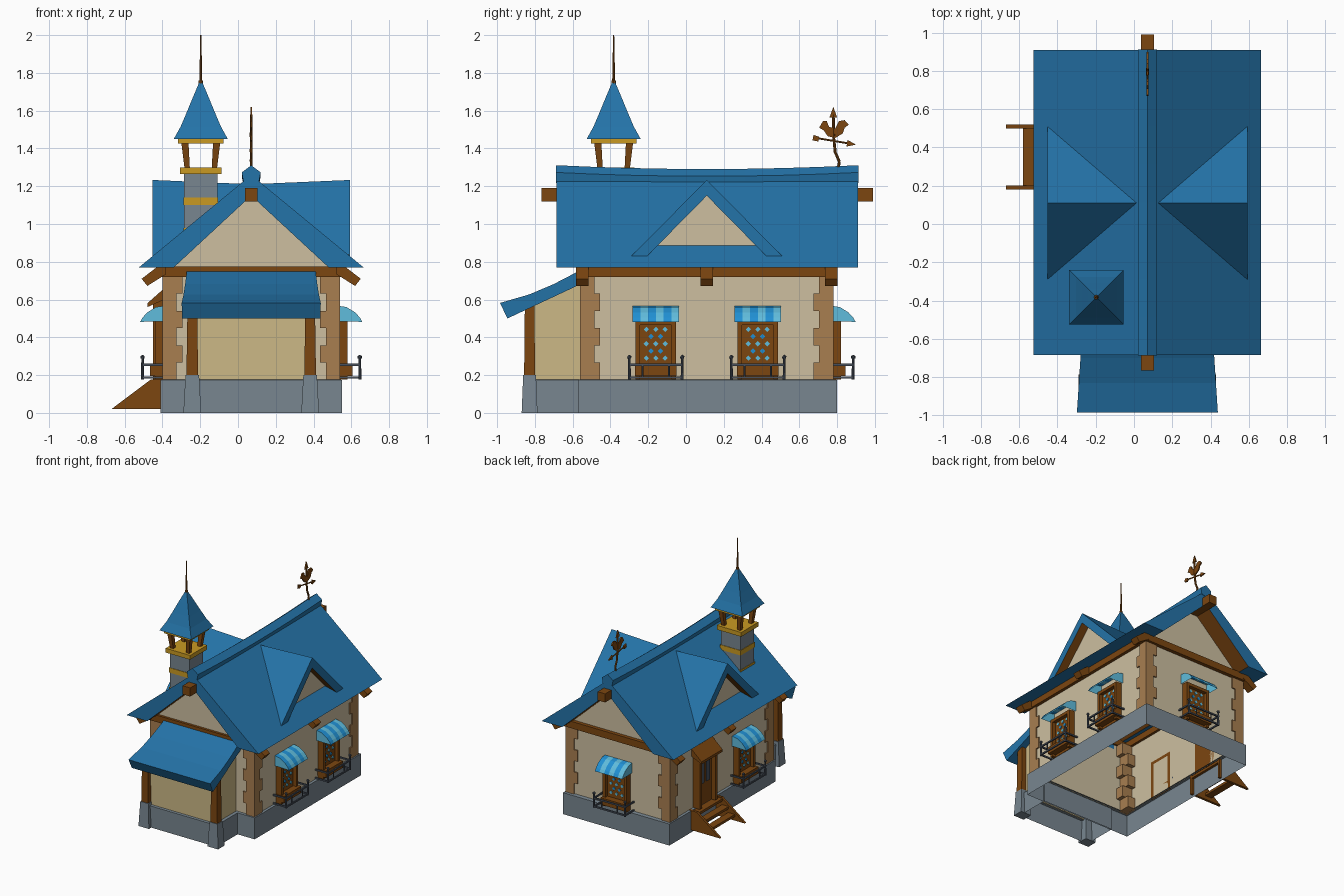
import bpy, bmesh, math
from mathutils import Matrix, Vector

if "Cube" in bpy.data.objects:
    bpy.data.objects.remove(bpy.data.objects["Cube"])

CX = 0.07  # house centre line
I = Matrix.Identity(4)


def material(name, rgb):
    lin = [((c / 255 + 0.055) / 1.055) ** 2.4 for c in rgb] + [1]
    m = bpy.data.materials.new(name)
    m.use_nodes = True
    m.diffuse_color = lin
    bsdf = next(n for n in m.node_tree.nodes if n.type == 'BSDF_PRINCIPLED')
    bsdf.inputs["Base Color"].default_value = lin
    return m


ROOF = material("roof_blue", (36, 115, 168))
WOOD = material("brown_wood", (124, 70, 16))
STONE = material("grey_stone", (120, 134, 144))
GOLD = material("gold_trim", (202, 154, 34))
QUOIN = material("corner_brick", (168, 126, 80))
SKY = material("awning_blue", (32, 144, 212))
PALE = material("awning_pale_blue", (96, 188, 220))
WALL = material("cream_plaster", (205, 191, 160))
PORCH = material("yellow_plaster", (204, 184, 134))
IRON = material("dark_iron", (72, 80, 92))


def finish(name, bm, mats, M=I, recalc=True):
    if recalc:
        bmesh.ops.recalc_face_normals(bm, faces=bm.faces)
    bm.transform(M)
    me = bpy.data.meshes.new(name)
    bm.to_mesh(me)
    bm.free()
    ob = bpy.data.objects.new(name, me)
    for m in (mats if isinstance(mats, list) else [mats]):
        me.materials.append(m)
    bpy.context.collection.objects.link(ob)
    return ob


def loft(name, loops, mat, M=I, cap=True):
    """Stack of rectangles, each (cx, cy, half x, half y, z)."""
    bm = bmesh.new()
    rows = [[bm.verts.new((x + sx * hx, y + sy * hy, z))
             for sx, sy in ((-1, -1), (1, -1), (1, 1), (-1, 1))] for x, y, hx, hy, z in loops]
    for a, b in zip(rows, rows[1:]):
        for i in range(4):
            j = (i + 1) % 4
            bm.faces.new((a[i], a[j], b[j], b[i]))
    if cap:
        bm.faces.new(rows[0])
        bm.faces.new(rows[-1])
    return finish(name, bm, mat, M)


def box(name, x, y, z, mat, M=I):
    c = ((x[0] + x[1]) / 2, (y[0] + y[1]) / 2, abs(x[1] - x[0]) / 2, abs(y[1] - y[0]) / 2)
    return loft(name, [c + (z[0],), c + (z[1],)], mat, M)


def prism(name, pts, axis, lo, hi, mat, M=I, open_bottom=False):
    """Extrude a profile (other axis, z) along x or y."""
    bm = bmesh.new()
    put = (lambda p, t: (t, p[0], p[1])) if axis == 'x' else (lambda p, t: (p[0], t, p[1]))
    a, b = [[bm.verts.new(put(p, t)) for p in pts] for t in (lo, hi)]
    bm.faces.new(a)
    bm.faces.new(b)
    for i in range(len(pts)):
        j = (i + 1) % len(pts)
        bm.faces.new((a[i], a[j], b[j], b[i]))
    bmesh.ops.recalc_face_normals(bm, faces=bm.faces)
    if open_bottom:
        low = [f for f in bm.faces if f.normal.z < -0.9]
        bmesh.ops.delete(bm, geom=low, context='FACES_ONLY')
    return finish(name, bm, mat, M, not open_bottom)


def rod(name, p, q, r1, r2, mat, M=I):
    p, q = Vector(p), Vector(q)
    bm = bmesh.new()
    bmesh.ops.create_cone(bm, cap_ends=True, segments=8, radius1=r1, radius2=r2, depth=(q - p).length)
    bm.transform(Matrix.Translation((p + q) / 2) @ (q - p).to_track_quat('Z', 'Y').to_matrix().to_4x4())
    return finish(name, bm, mat, M)


def on_wall(x, y, turn):
    return Matrix.Translation((x, y, 0)) @ Matrix.Rotation(math.radians(turn), 4, 'Z')


# Stone base and plaster walls, open underneath
loft("base", [(CX, 0.115, 0.48, 0.685, 0), (CX, 0.115, 0.48, 0.685, 0.175),
              (CX, 0.115, 0.45, 0.655, 0.178)], STONE, cap=False)
loft("porch_base", [(CX, -0.7, 0.325, 0.14, 0), (CX, -0.7, 0.325, 0.14, 0.175),
                    (CX, -0.7, 0.29, 0.115, 0.178)], STONE, cap=False)
CENTRE = Matrix.Translation((CX, 0, 0))
prism("walls", [(-0.46, 0.175), (0.46, 0.175), (0.46, 0.77), (0, 1.2), (-0.46, 0.77)],
      'y', -0.55, 0.77, WALL, CENTRE, True)
prism("porch_walls", [(-0.82, 0.175), (-0.82, 0.56), (-0.555, 0.71), (-0.555, 0.175)],
      'x', CX - 0.3, CX + 0.3, PORCH, I, True)

# Corner bricks with alternating widths
for sx in (-1, 1):
    for y0, sy in ((-0.56, 1), (0.78, -1)):
        for i in range(6):
            wx, wy = (0.105, 0.075) if i % 2 else (0.075, 0.105)
            x0, z0 = CX + sx * 0.47, 0.176 + i * 0.091
            box("corner_brick", sorted((x0, x0 - sx * wx)), sorted((y0, y0 + sy * wy)),
                (z0, z0 + 0.091), QUOIN)

# Timber plate and rafter ends
for s in (-1, 1):
    box("side_beam", sorted((CX + s * 0.44, CX + s * 0.485)), (-0.57, 0.8), (0.72, 0.776), WOOD)
    for y in (-0.55, 0.11, 0.77):
        prism("rafter_end", [(s * 0.58, 0.71), (s * 0.55, 0.672), (s * 0.45, 0.735), (s * 0.45, 0.81)],
              'y', y - 0.033, y + 0.033, WOOD, CENTRE)
for y in (-0.57, 0.765):
    box("gable_beam", (CX - 0.48, CX + 0.48), (y, y + 0.035), (0.72, 0.776), WOOD)
box("ridge_beam", (CX - 0.034, CX + 0.034), (-0.765, 0.99), (1.12, 1.19), WOOD)

# Main roof with timber on the sloping underside
roof = prism("main_roof", [(-0.595, 0.77), (0, 1.26), (0.595, 0.77), (0.41, 0.77), (0, 1.15), (-0.41, 0.77)],
             'y', -0.685, 0.91, [ROOF, WOOD], CENTRE)
for f in roof.data.polygons:
    if -0.95 < f.normal.z < -0.3:
        f.material_index = 1

# Ridge cap, rising gently at both ends
bm = bmesh.new()
rows = []
for i in range(9):
    t = i / 4 - 1
    lift = 0.02 * t * t - 0.012
    rows.append([bm.verts.new((CX + x, 0.1125 + t * 0.8, z + lift)) for x, z in
                 ((-0.04, 1.21), (-0.05, 1.265), (0, 1.303), (0.05, 1.265), (0.04, 1.21))])
for a, b in zip(rows, rows[1:]):
    for k in range(5):
        bm.faces.new((a[k], a[(k + 1) % 5], b[(k + 1) % 5], b[k]))
bm.faces.new(rows[0])
bm.faces.new(rows[-1])
finish("ridge_cap", bm, ROOF)

# Two dormers
for s in (-1, 1):
    bm = bmesh.new()

    def tri(x, half, low, top):
        return [bm.verts.new((CX + s * x, 0.11 + y, z)) for y, z in ((-half, low), (0, top), (half, low))]
    o, n, d = tri(0.523, 0.4, 0.83, 1.233), tri(0.523, 0.315, 0.83, 1.15), tri(0.455, 0.315, 0.83, 1.15)
    back = bm.verts.new((CX + s * 0.03, 0.11, 1.212))
    for k in (0, 1):
        bm.faces.new((o[k], o[k + 1], back))
        bm.faces.new((o[k], o[k + 1], n[k + 1], n[k]))
        bm.faces.new((n[k], n[k + 1], d[k + 1], d[k])).material_index = 1
    bm.faces.new(d).material_index = 2
    finish("dormer", bm, [ROOF, WOOD, WALL])

# Porch roof, flaring outwards, and its posts
porch = prism("porch_roof", [(-0.55, 0.76), (-0.7, 0.682), (-0.83, 0.627), (-0.985, 0.582), (-0.945, 0.5),
                             (-0.55, 0.685)], 'x', CX - 0.34, CX + 0.34, ROOF)
for v in porch.data.vertices:
    v.co.x += math.copysign(0.028, v.co.x - CX) * max(0, -v.co.y - 0.55) / 0.43
for s in (-1, 1):
    x = CX + s * 0.312
    loft("post_foot", [(x, -0.828, 0.047, 0.042, 0), (x, -0.828, 0.036, 0.034, 0.2)], STONE)
    loft("porch_post", [(x, -0.828, 0.031, 0.029, 0.2), (x, -0.828, 0.025, 0.025, 0.59)], WOOD)


# Windows with awning, planter and railing
def window(M):
    box("window_panel", (-0.1, 0.1), (-0.022, 0), (0.176, 0.48), WOOD, M)
    for s in (-1, 1):
        box("window_jamb", sorted((s * 0.083, s * 0.107)), (-0.05, 0), (0.176, 0.485), WOOD, M)
    box("window_head", (-0.107, 0.107), (-0.05, 0), (0.465, 0.49), WOOD, M)
    for r in range(5):
        for c in range(3 - r % 2):
            u, z, h = (c - 1 + 0.5 * (r % 2)) * 0.05, 0.29 + r * 0.038, 0.014
            prism("pane", [(u - h, z), (u, z - h), (u + h, z), (u, z + h)], 'y', -0.028, -0.02,
                  SKY if r % 2 else PALE, M)
    bm = bmesh.new()
    prof = [(0, 0.567), (0.045, 0.56), (0.09, 0.532), (0.115, 0.505), (0.128, 0.482)]
    cols = [[bm.verts.new((-0.123 + 0.041 * i, -d, z)) for d, z in prof] for i in range(7)]
    for i in range(6):
        for k in range(4):
            bm.faces.new((cols[i][k], cols[i + 1][k], cols[i + 1][k + 1], cols[i][k + 1])).material_index = i % 2
    for end in (cols[0], cols[-1]):
        corner = bm.verts.new((end[0].co.x, 0, 0.485))
        bm.faces.new(end + [corner]).material_index = 1
    finish("awning", bm, [SKY, PALE], M)
    box("planter", (-0.11, 0.11), (-0.075, 0), (0.195, 0.25), WOOD, M)
    for z in (0.187, 0.255):
        box("front_rail", (-0.145, 0.145), (-0.121, -0.11), (z - 0.006, z + 0.006), IRON, M)
        for s in (-1, 1):
            box("side_rail", (s * 0.14 - 0.005, s * 0.14 + 0.005), (-0.115, 0), (z - 0.006, z + 0.006), IRON, M)
    for u in (-0.07, 0.07):
        rod("baluster", (u, -0.115, 0.187), (u, -0.115, 0.255), 0.005, 0.005, IRON, M)
    for u in (-0.14, 0.14):
        rod("rail_post", (u, -0.115, 0.178), (u, -0.115, 0.29), 0.008, 0.007, IRON, M)
        bm = bmesh.new()
        bmesh.ops.create_icosphere(bm, subdivisions=1, radius=0.013)
        bm.transform(Matrix.Translation((u, -0.115, 0.295)))
        finish("rail_knob", bm, IRON, M)


for spot in ((0.53, -0.16, 90), (0.53, 0.38, 90), (-0.39, -0.16, -90), (CX, 0.77, 180)):
    window(on_wall(*spot))

# Side door with hood and steps
D = on_wall(-0.39, 0.35, -90)
box("door", (-0.09, 0.09), (-0.025, 0), (0.176, 0.59), WOOD, D)
for s in (-1, 1):
    box("door_jamb", sorted((s * 0.085, s * 0.115)), (-0.06, 0), (0.176, 0.6), WOOD, D)
    box("door_glass", sorted((s * 0.015, s * 0.06)), (-0.031, -0.02), (0.35, 0.53), IRON, D)
    prism("stair_side", [(0, 0.02), (-0.28, 0.02), (-0.07, 0.178), (0, 0.178)], 'x',
          s * 0.16 - 0.01, s * 0.16 + 0.01, WOOD, D)
prism("door_hood", [(0, 0.66), (-0.09, 0.58), (-0.09, 0.56), (0, 0.6)], 'x', -0.135, 0.135, WOOD, D)
for d0, d1, z in ((0.13, 0.19, 0.07), (0.075, 0.135, 0.12), (0, 0.08, 0.17)):
    box("tread", (-0.155, 0.155), (-d1, -d0), (z - 0.02, z), WOOD, D)

# Bell tower
T = Matrix.Translation((-0.197, -0.383, 0))
loft("tower_shaft", [(0, 0, 0.088, 0.088, 0.85), (0, 0, 0.088, 0.088, 1.28)], STONE, T)
for half, z0, z1 in ((0.092, 0.955, 0.98), (0.092, 1.1, 1.14), (0.11, 1.265, 1.3), (0.12, 1.425, 1.455)):
    box("tower_band", (-half, half), (-half, half), (z0, z1), GOLD, T)
for sx in (-1, 1):
    for sy in (-1, 1):
        loft("tower_post", [(sx * 0.072, sy * 0.072, 0.014, 0.014, 1.295),
                            (sx * 0.084, sy * 0.084, 0.019, 0.019, 1.43)], WOOD, T)
loft("tower_roof", [(0, 0, h, h, z) for h, z in ((0.143, 1.45), (0.107, 1.515), (0.075, 1.59),
                                                 (0.04, 1.675), (0.006, 1.755))], ROOF, T)
rod("spire", (0, 0, 1.74), (0, 0, 2.0), 0.008, 0.003, WOOD, T)
rod("spire_collar", (0, 0, 1.745), (0, 0, 1.76), 0.012, 0.012, WOOD, T)

# Weather vane
path = [(0.805, 1.29), (0.812, 1.33), (0.79, 1.38), (0.782, 1.46), (0.78, 1.58)]
for p, q in zip(path, path[1:]):
    rod("vane_pole", (CX, *p), (CX, *q), 0.008, 0.007, WOOD)
rod("vane_arrow", (CX, 0.69, 1.455), (CX, 0.89, 1.422), 0.005, 0.005, WOOD)


def plate(name, pts):
    prism(name, pts, 'x', CX - 0.005, CX + 0.005, WOOD)


plate("vane_top", [(0.76, 1.565), (0.78, 1.62), (0.8, 1.565)])
plate("vane_tip", [(0.855, 1.445), (0.9, 1.42), (0.85, 1.41)])
plate("vane_tail", [(0.675, 1.472), (0.705, 1.462), (0.7, 1.437), (0.67, 1.443)])
plate("vane_bird", [(0.705, 1.51), (0.725, 1.545), (0.745, 1.545), (0.757, 1.515), (0.79, 1.505), (0.81, 1.545),
                    (0.84, 1.55), (0.862, 1.525), (0.84, 1.51), (0.83, 1.48), (0.79, 1.455), (0.75, 1.465),
                    (0.73, 1.495)])
